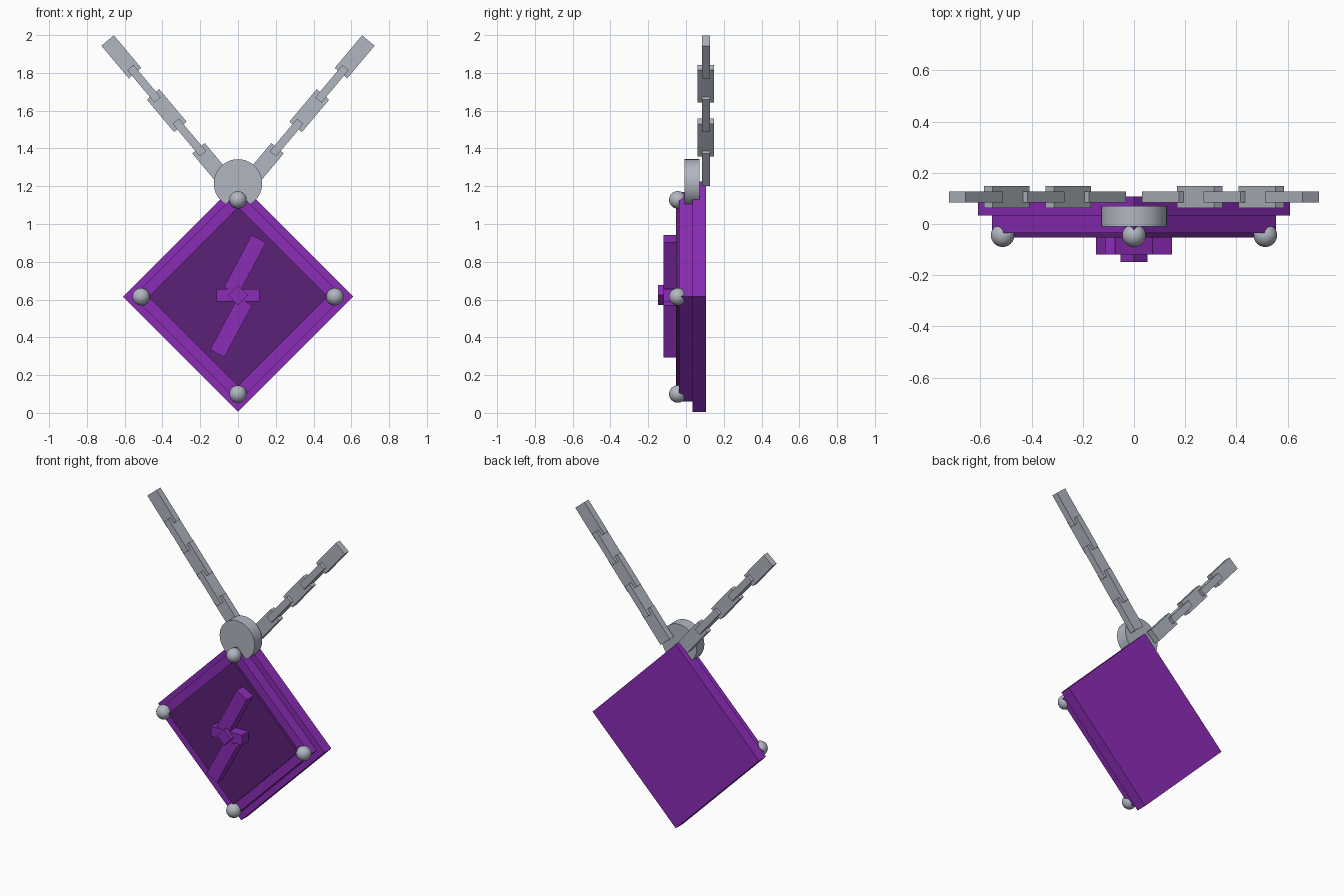
import bpy, math
from mathutils import Matrix, Vector

if "Cube" in bpy.data.objects:
    bpy.data.objects.remove(bpy.data.objects["Cube"])


def material(name, rgb):
    m = bpy.data.materials.new(name)
    m.diffuse_color = (*rgb, 1)
    m.use_nodes = True
    m.node_tree.nodes["Principled BSDF"].inputs["Base Color"].default_value = m.diffuse_color
    return m


PURPLE = material("purple", (0.26, 0.025, 0.47))
DARK = material("dark_purple", (0.105, 0.015, 0.18))
STEEL = material("steel_grey", (0.44, 0.47, 0.53))
MID = 0.615  # height of the pendant centre


def finish(ob, name, mat, smooth=False):
    ob.name = name
    ob.data.materials.append(mat)
    if smooth:
        bpy.ops.object.shade_smooth_by_angle(angle=math.radians(40))
    return ob


def box(name, mat, centre, size, tilt=0):
    """Box turned about the y axis by tilt degrees."""
    bpy.ops.mesh.primitive_cube_add(size=1)
    ob = bpy.context.object
    ob.data.transform(Matrix.Diagonal((*size, 1)))
    ob.location = centre
    ob.rotation_euler = (0, math.radians(tilt), 0)
    return finish(ob, name, mat)


def diamond(name, mat, half, y0, y1, z=MID):
    """Square plate standing on a corner, between two depths."""
    side = half * math.sqrt(2)
    return box(name, mat, (0, (y0 + y1) / 2, z), (side, y1 - y0, side), 45)


# Stepped pendant body
diamond("back_plate", PURPLE, 0.61, 0.034, 0.107)
diamond("front_plate", PURPLE, 0.555, -0.036, 0.034)
diamond("dark_panel", DARK, 0.475, -0.052, -0.036)

# Bolt emblem: two slanted bars, a crossbar and a centre stud
for name, s in (("upper_bolt_bar", 1), ("lower_bolt_bar", -1)):
    box(name, PURPLE, (s * 0.037, -0.085, 0.618 + s * 0.166),
        (0.086, 0.068, 0.312), 28)
box("bolt_crossbar", PURPLE, (0, -0.0855, 0.623), (0.228, 0.069, 0.066))
diamond("bolt_stud", PURPLE, 0.053, -0.148, -0.05, 0.623)

# Corner beads
for name, x, z in (("left_bead", -0.513, MID), ("right_bead", 0.513, MID),
                   ("bottom_bead", 0, 0.1), ("top_bead", 0, 1.128)):
    bpy.ops.mesh.primitive_uv_sphere_add(segments=24, ring_count=16,
                                         radius=0.046, location=(x, -0.044, z))
    finish(bpy.context.object, name, STEEL, True)

# Round hanger
bpy.ops.mesh.primitive_cylinder_add(vertices=48, radius=0.128, depth=0.08,
                                    location=(0, 0.031, 1.215),
                                    rotation=(math.pi / 2, 0, 0))
finish(bpy.context.object, "hanger_disc", STEEL, True)

# Chain strands: overlapping links, alternately flat and edge-on
ANGLE = 40
for side, label in ((-1, "left"), (1, "right")):
    step = Vector((side * 0.1202, 0, 0.1425))
    start = Vector((side * 0.137, 0.105, 1.315))
    for i in range(5):
        w, d = (0.086, 0.043) if i % 2 == 0 else (0.043, 0.086)
        box(f"{label}_chain_link_{i + 1}", STEEL, start + step * i,
            (w, d, 0.225), side * ANGLE)
